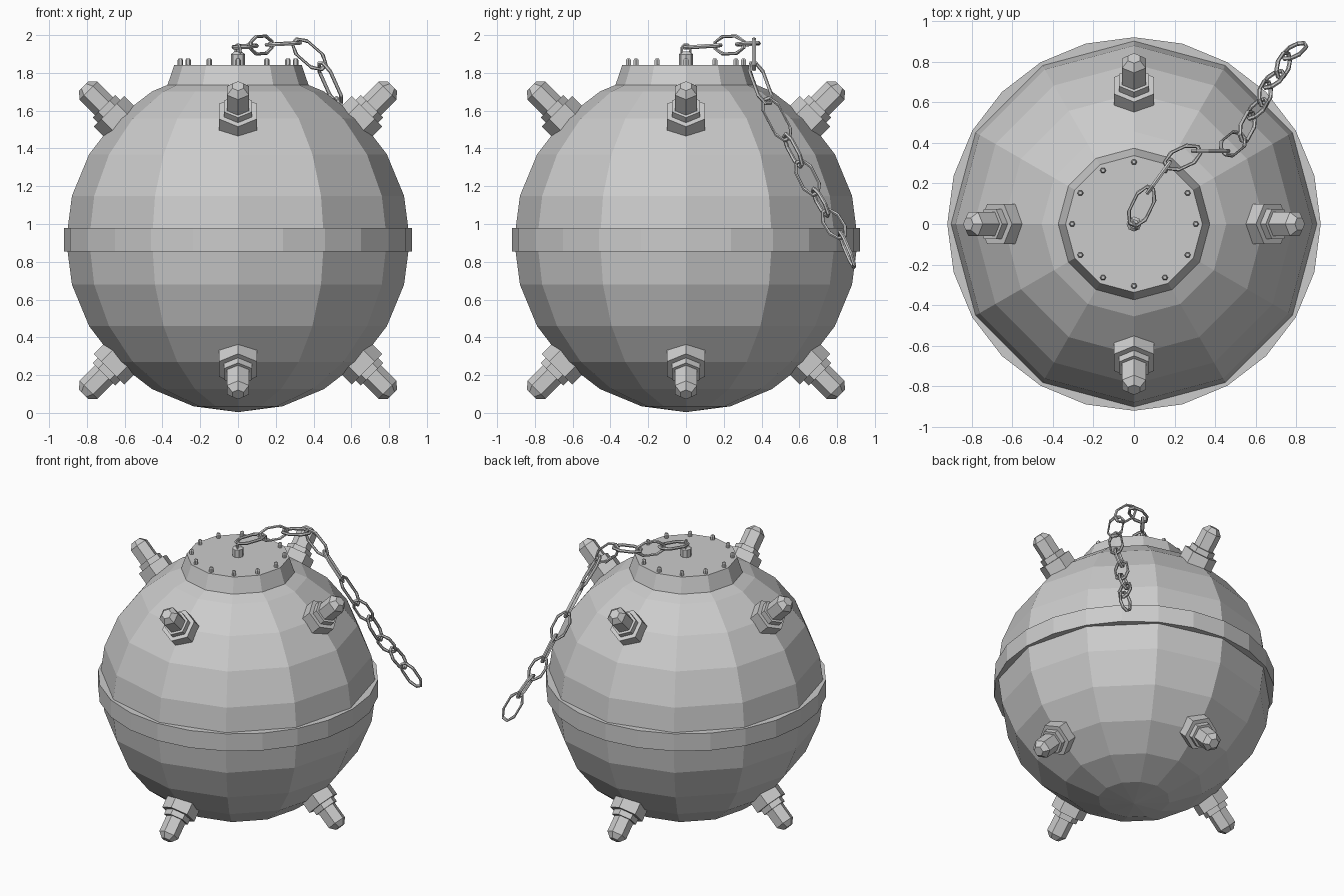
import bpy, bmesh, math
from mathutils import Vector, Matrix

if "Cube" in bpy.data.objects:
    bpy.data.objects.remove(bpy.data.objects["Cube"])

CZ, R = 0.914, 0.91      # hull centre height and radius


def finish(bm, name):
    bmesh.ops.recalc_face_normals(bm, faces=bm.faces)
    me = bpy.data.meshes.new(name)
    bm.to_mesh(me)
    bm.free()
    ob = bpy.data.objects.new(name, me)
    bpy.context.collection.objects.link(ob)
    return ob


def lathe(bm, profile, sides, mat=Matrix()):
    """Closed stack of polygon rings from (radius, height) pairs."""
    rings = []
    for r, h in profile:
        rings.append([bm.verts.new(mat @ Vector((
            r * math.cos(2 * math.pi * k / sides),
            r * math.sin(2 * math.pi * k / sides), h))) for k in range(sides)])
    skin_rings(bm, rings, False)
    bm.faces.new(rings[0][::-1])
    bm.faces.new(rings[-1])


def skin_rings(bm, rings, closed):
    n = len(rings[0])
    for i in range(len(rings) if closed else len(rings) - 1):
        a, b = rings[i], rings[(i + 1) % len(rings)]
        for k in range(n):
            bm.faces.new((a[k], a[(k + 1) % n], b[(k + 1) % n], b[k]))


# Faceted spherical hull
bm = bmesh.new()
bmesh.ops.create_uvsphere(bm, u_segments=12, v_segments=12, radius=R,
                          matrix=Matrix.Translation((0, 0, CZ)))
finish(bm, "hull")

# Equator band
bm = bmesh.new()
lathe(bm, [(0.92, 0.855), (0.92, 0.98)], 24)
finish(bm, "equator_band")

# Top hatch
bm = bmesh.new()
lathe(bm, [(0.385, 1.70), (0.372, 1.74), (0.337, 1.843)], 12)
finish(bm, "top_hatch")

# Hatch bolts
bm = bmesh.new()
for k in range(12):
    a = k * math.pi / 6
    lathe(bm, [(0.015, 1.835), (0.015, 1.868), (0.009, 1.876)], 6,
          Matrix.Translation((0.305 * math.cos(a), 0.305 * math.sin(a), 0)))
finish(bm, "hatch_bolts")

# Centre post for the chain
bm = bmesh.new()
lathe(bm, [(0.037, 1.835), (0.037, 1.898), (0.022, 1.912)], 8)
finish(bm, "chain_post")

# Detonator horns: hex base, collar, capped body; 4 above and 4 below
horn = [(0.115, 0.84), (0.115, 0.965), (0.085, 0.965), (0.085, 1.003),
        (0.067, 1.003), (0.067, 1.12), (0.035, 1.155)]
bm = bmesh.new()
for k in range(4):
    for tilt in (45, 135):
        m = (Matrix.Translation((0, 0, CZ)) @ Matrix.Rotation(k * math.pi / 2, 4, 'Z')
             @ Matrix.Rotation(math.radians(tilt), 4, 'Y'))
        lathe(bm, horn, 6, m)
finish(bm, "detonator_horns")


def link(bm, a, b, normal, half_w=0.046, wire=0.011):
    """Elongated octagonal ring whose rounded ends reach past a and b."""
    u = (b - a).normalized()
    n = (normal - u * normal.dot(u)).normalized()
    v = n.cross(u)
    c, hl = (a + b) / 2, (b - a).length / 2 + 0.012
    e, s = hl - min(0.05, hl * 0.6), half_w * 0.4
    pts = [(hl, -s), (hl, s), (e, half_w), (-e, half_w),
           (-hl, s), (-hl, -s), (-e, -half_w), (e, -half_w)]
    rings = []
    for x, y in pts:
        p = c + u * x + v * y
        out = (p - c).normalized()
        rings.append([bm.verts.new(p + wire * (out * math.cos(t) + n * math.sin(t)))
                      for t in (j * math.pi / 3 for j in range(6))])
    skin_rings(bm, rings, True)


# Eye on the post
bm = bmesh.new()
link(bm, Vector((0, 0, 1.905)), Vector((0, 0, 1.937)), Vector((0.9, 0.45, 0)), 0.026, 0.008)
finish(bm, "post_eye")

# Chain draped over the hull, links turned alternately
path = [Vector(p) for p in [
    (0.0, 0.01, 1.935), (0.075, 0.165, 1.945), (0.17, 0.295, 1.95),
    (0.31, 0.36, 1.958), (0.445, 0.36, 1.84), (0.53, 0.43, 1.65),
    (0.585, 0.53, 1.46), (0.625, 0.605, 1.32), (0.665, 0.68, 1.17),
    (0.71, 0.745, 1.06), (0.76, 0.82, 0.94), (0.82, 0.885, 0.79)]]
bm = bmesh.new()
for i, (a, b) in enumerate(zip(path, path[1:])):
    d = (b - a).normalized()
    side = d.cross(Vector((0, 0, 1))).normalized()
    if i < 5:
        ang = 90 if i % 2 == 0 else 0
    else:
        ang = 40 if i % 2 == 0 else -45
    link(bm, a, b, Matrix.Rotation(math.radians(ang), 3, d) @ side)
finish(bm, "chain")
